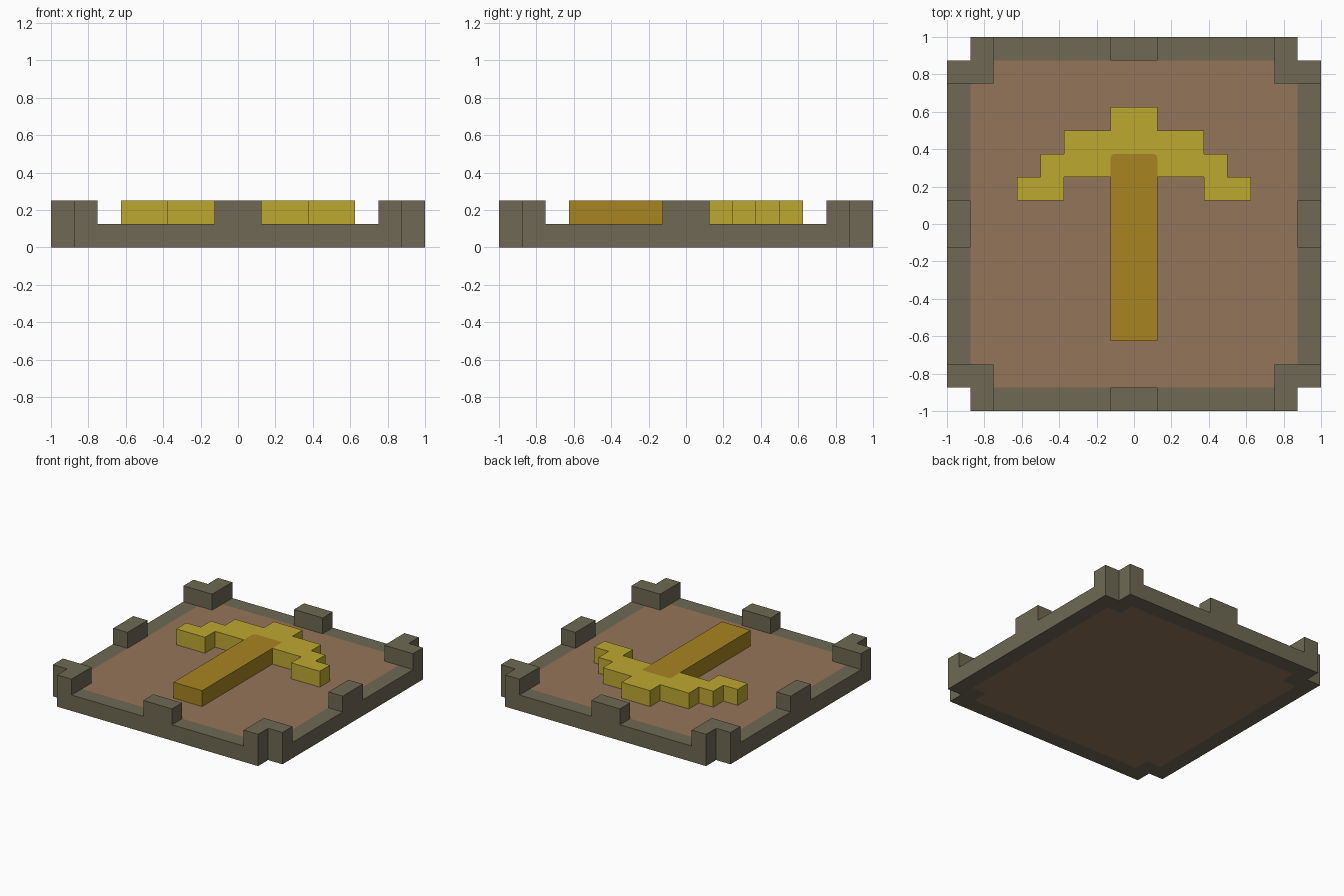
import bpy
import bmesh

if "Cube" in bpy.data.objects:
    bpy.data.objects.remove(bpy.data.objects["Cube"], do_unlink=True)

C = 0.125  # size of one block cell; all outlines sit on this grid


def material(name, srgb):
    """Flat material from 0-255 sRGB values."""
    lin = [((v / 255 + 0.055) / 1.055) ** 2.4 for v in srgb] + [1.0]
    mat = bpy.data.materials.new(name)
    mat.use_nodes = True
    mat.diffuse_color = lin
    bsdf = mat.node_tree.nodes["Principled BSDF"]
    bsdf.inputs["Base Color"].default_value = lin
    bsdf.inputs["Roughness"].default_value = 0.9
    return mat


STONE = material("stone grey", (110, 105, 84))
CLAY = material("clay brown", (148, 117, 90))
GOLD = material("gold yellow", (190, 168, 48))
WOOD = material("dark gold", (167, 133, 33))


def finish(name, bm, mat):
    bmesh.ops.recalc_face_normals(bm, faces=bm.faces)
    mesh = bpy.data.meshes.new(name)
    bm.to_mesh(mesh)
    bm.free()
    mesh.materials.append(mat)
    obj = bpy.data.objects.new(name, mesh)
    bpy.context.collection.objects.link(obj)
    return obj


def raise_faces(bm, height):
    """Extrude every flat face upwards into a solid."""
    new = bmesh.ops.extrude_face_region(bm, geom=bm.faces[:], use_keep_orig=True)
    verts = [g for g in new["geom"] if isinstance(g, bmesh.types.BMVert)]
    bmesh.ops.translate(bm, verts=verts, vec=(0, 0, height))


def prism(name, outline, z, mat):
    bm = bmesh.new()
    bm.faces.new([bm.verts.new((x, y, z)) for x, y in outline])
    raise_faces(bm, C)
    return finish(name, bm, mat)


def turn(points, quarter):
    """Rotate an outline by quarter turns."""
    for _ in range(quarter):
        points = [(-y, x) for x, y in points]
    return points


def around(points):
    return [p for q in range(4) for p in turn(points, q)]


def mirrored(half):
    return half + [(-x, y) for x, y in reversed(half)]


# Base: stone rim ring with notched corners around a clay floor
outer = around([(1, 7 * C), (7 * C, 7 * C), (7 * C, 1)])
inner = around([(7 * C, 6 * C), (6 * C, 6 * C), (6 * C, 7 * C)])
bm = bmesh.new()
ov = [bm.verts.new((x, y, 0)) for x, y in outer]
iv = [bm.verts.new((x, y, 0)) for x, y in inner]
for i in range(len(ov)):
    j = (i + 1) % len(ov)
    bm.faces.new((ov[i], ov[j], iv[j], iv[i]))
raise_faces(bm, C)
finish("stone_rim", bm, STONE)
prism("clay_floor", inner, 0, CLAY)

# Raised posts: L-shaped at the corners, small blocks at the side centres
corner = [(1, 6 * C), (1, 7 * C), (7 * C, 7 * C), (7 * C, 1), (6 * C, 1), (6 * C, 6 * C)]
block = [(1, -C), (1, C), (7 * C, C), (7 * C, -C)]
corner_names = ("back_left", "back_right", "front_right", "front_left")
side_names = ("left", "back", "right", "front")
for q in range(4):
    prism(corner_names[q] + "_corner_post", turn(corner, q), C, STONE)
    prism(side_names[q] + "_middle_post", turn(block, q), C, STONE)

# Pickaxe: the handle tip is let into the underside of the stepped head
tip = [(C, 0.355), (0.119, 0.369), (0.105, 3 * C)]
prism("pickaxe_handle", mirrored([(C, -5 * C)] + tip), C, WOOD)
steps = [(1, 5), (1, 4), (3, 4), (3, 3), (4, 3), (4, 2), (5, 2),
         (5, 1), (3, 1), (3, 2), (1, 2)]
half_head = [(x * C, y * C) for x, y in steps] + tip
prism("pickaxe_head", mirrored(half_head), C, GOLD)
